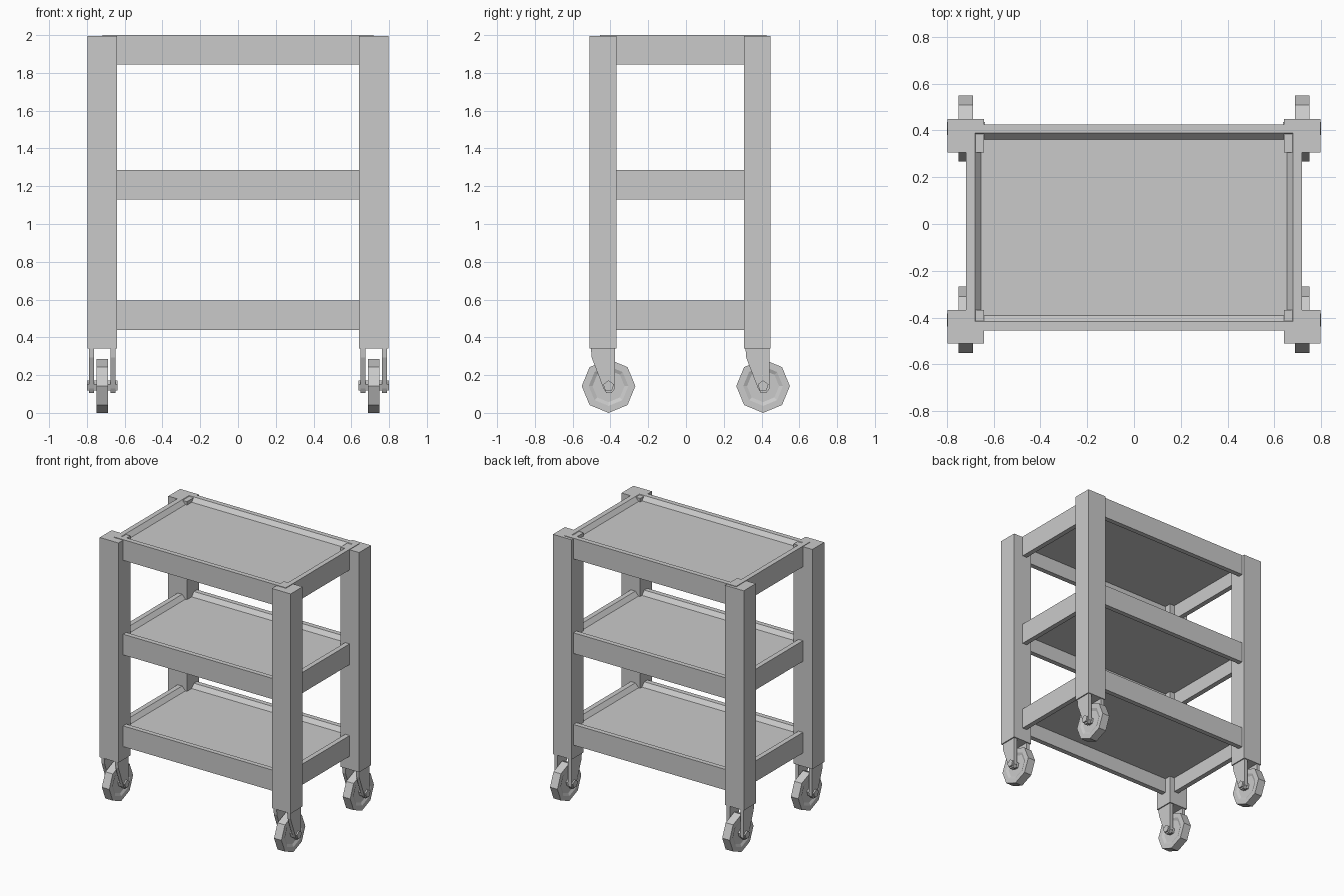
import bpy, bmesh, math
from mathutils import Matrix, Vector

cube = bpy.data.objects.get("Cube")
if cube:
    bpy.data.objects.remove(cube, do_unlink=True)

# Single plain grey
grey = bpy.data.materials.new("plain_grey")
grey.use_nodes = True
COLOUR = (0.59, 0.59, 0.59, 1)
grey.diffuse_color = COLOUR
grey.node_tree.nodes["Principled BSDF"].inputs["Base Color"].default_value = COLOUR


def finish(name, bm):
    bmesh.ops.recalc_face_normals(bm, faces=bm.faces)
    mesh = bpy.data.meshes.new(name)
    bm.to_mesh(mesh)
    bm.free()
    mesh.materials.append(grey)
    obj = bpy.data.objects.new(name, mesh)
    bpy.context.collection.objects.link(obj)
    return obj


def loft(name, rings):
    """Bridge equal-sized point rings and cap both ends."""
    bm = bmesh.new()
    loops = [[bm.verts.new(p) for p in ring] for ring in rings]
    n = len(loops[0])
    for a, b in zip(loops, loops[1:]):
        for i in range(n):
            j = (i + 1) % n
            bm.faces.new((a[i], a[j], b[j], b[i]))
    bm.faces.new(loops[0])
    bm.faces.new(loops[-1])
    return finish(name, bm)


def box(name, low, high):
    bm = bmesh.new()
    bmesh.ops.create_cube(bm, size=1)
    low, high = Vector(low), Vector(high)
    bmesh.ops.transform(bm, verts=bm.verts, matrix=
                        Matrix.Translation((low + high) / 2) @ Matrix.Diagonal((*(high - low), 1)))
    return finish(name, bm)


def disc_ring(x, y, z, radius, sides):
    """Regular polygon in the YZ plane with a vertex at the top."""
    return [(x, y + radius * math.sin(math.tau * i / sides),
             z + radius * math.cos(math.tau * i / sides)) for i in range(sides)]


# Tray shelves: rim, sloped inner lip, floor and open underside
def shelf(name, top):
    def rect(inset, z):
        x, front, back = 0.717 - inset, -0.454 + inset, 0.426 - inset
        return [(-x, front, z), (x, front, z), (x, back, z), (-x, back, z)]
    bottom = top - 0.156
    loft(name, [rect(0.037, top - 0.045), rect(0.037, bottom), rect(0, bottom),
                rect(0, top), rect(0.037, top), rect(0.064, top - 0.03)])


for name, top in (("bottom_shelf", 0.596), ("middle_shelf", 1.287), ("top_shelf", 2.0)):
    shelf(name, top)

AXLE_Z = 0.142
WHEEL_R = 0.142
LEG_BOTTOM = 0.34

# Fork side profile, measured from the axle
FORK = [(-0.093, 0.198), (0.033, 0.198), (0.033, -0.015), (0.017, -0.036),
        (-0.012, -0.036), (-0.027, -0.012), (-0.089, 0.15)]


def caster(name, x, y):
    # Octagonal wheel with a dished hub on both faces
    section = [(-0.022, 0.085), (-0.031, 0.105), (-0.031, WHEEL_R),
               (0.031, WHEEL_R), (0.031, 0.105), (0.022, 0.085)]
    loft(name + "_wheel", [disc_ring(x + dx, y, AXLE_Z, r, 8) for dx, r in section])
    # Axle with bolt heads showing outside the fork
    loft(name + "_axle", [disc_ring(x + dx, y, AXLE_Z, 0.03, 5) for dx in (-0.081, 0.081)])
    # Two fork plates
    for side in (-1, 1):
        loft(name + "_fork_plate", [[(x + side * dx, y + py, AXLE_Z + pz) for py, pz in FORK]
                                    for dx in (0.044, 0.07)])


# Legs and casters at the four corners
for depth, leg_y, wheel_y in (("front", -0.439, -0.41), ("back", 0.377, 0.408)):
    for side, sx in (("right", -1), ("left", 1)):
        corner = depth + "_" + side
        x = sx * 0.718
        box(corner + "_leg", (x - 0.078, leg_y - 0.071, LEG_BOTTOM),
            (x + 0.078, leg_y + 0.071, 1.996))
        caster(corner + "_caster", x, wheel_y)
